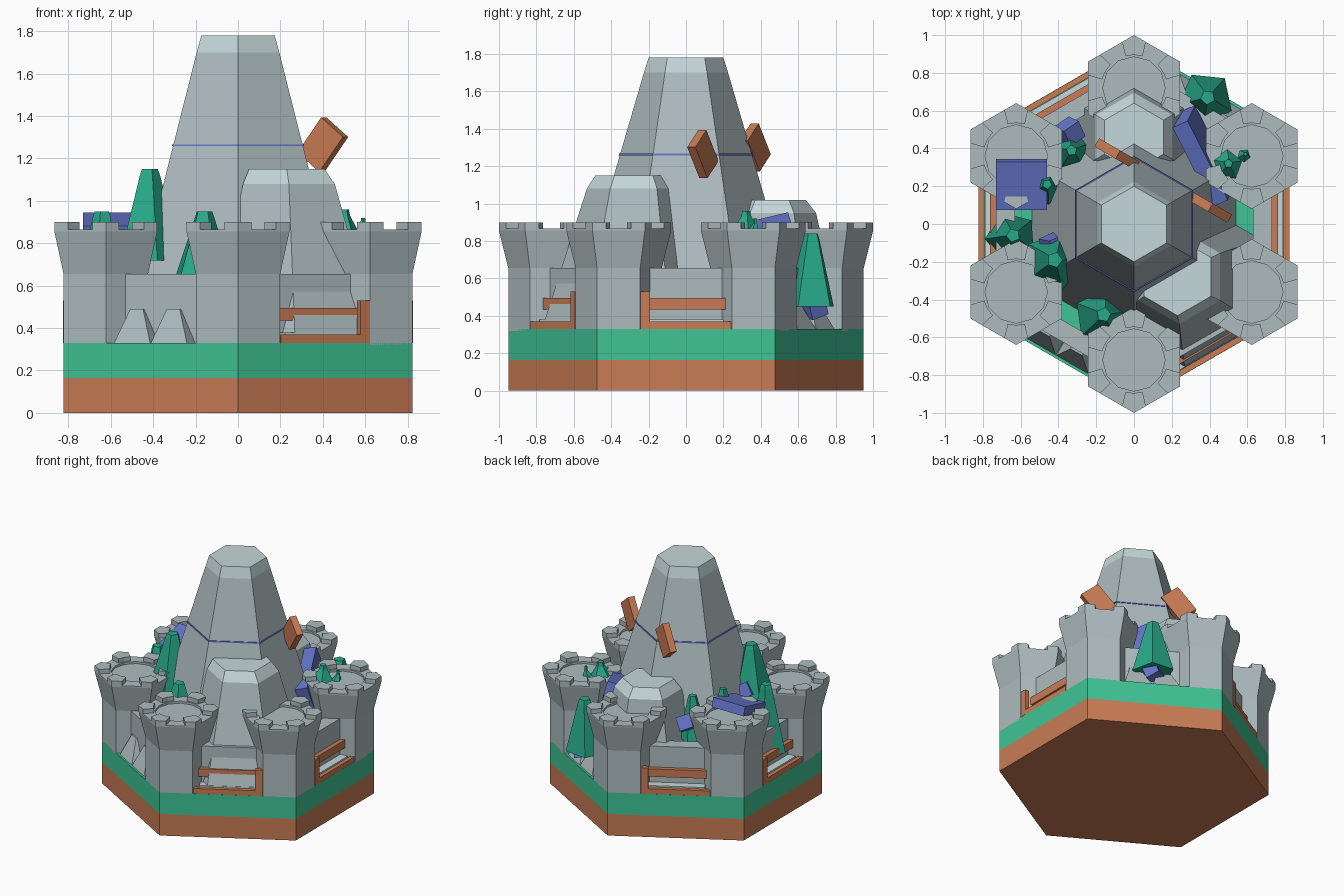
import bpy, math
from mathutils import Vector, Matrix
from math import sin, cos, radians, pi

if "Cube" in bpy.data.objects:
    bpy.data.objects.remove(bpy.data.objects["Cube"])


def material(name, rgb):
    m = bpy.data.materials.new(name)
    m.diffuse_color = (*rgb, 1)
    m.use_nodes = True
    m.node_tree.nodes["Principled BSDF"].inputs["Base Color"].default_value = m.diffuse_color
    return m


STONE = material("stone", (0.42, 0.50, 0.52))
SNOW = material("pale_stone", (0.56, 0.68, 0.70))
BROWN = material("earth", (0.58, 0.20, 0.09))
GREEN = material("grass", (0.05, 0.55, 0.30))
LEAF = material("leaf", (0.02, 0.40, 0.25))
BLUE = material("slate", (0.13, 0.18, 0.60))


def ring(cx, cy, r, z, n=6, rot=90):
    return [(cx + r * cos(radians(rot) + 2 * pi * i / n),
             cy + r * sin(radians(rot) + 2 * pi * i / n), z) for i in range(n)]


def loft(name, rings, mat):
    n = len(rings[0])
    verts = [v for r in rings for v in r]
    faces = [tuple(reversed(range(n))),
             tuple(range(len(verts) - n, len(verts)))]
    for k in range(len(rings) - 1):
        a, b = k * n, (k + 1) * n
        for i in range(n):
            j = (i + 1) % n
            faces.append((a + i, a + j, b + j, b + i))
    me = bpy.data.meshes.new(name)
    me.from_pydata(verts, [], faces)
    me.materials.append(mat)
    ob = bpy.data.objects.new(name, me)
    bpy.context.collection.objects.link(ob)
    return ob


def box(name, size, loc, rot, mat):
    sx, sy, sz = (s / 2 for s in size)
    base = [(-sx, -sy), (sx, -sy), (sx, sy), (-sx, sy)]
    ob = loft(name, [[(x, y, z) for x, y in base] for z in (-sz, sz)], mat)
    ob.location = loc
    ob.rotation_euler = [radians(a) for a in rot]
    return ob


# Hexagonal ground slab
loft("earth_base", [ring(0, 0, .95, 0), ring(0, 0, .95, .165)], BROWN)
loft("grass_layer", [ring(0, 0, .95, .165), ring(0, 0, .95, .33)], GREEN)

# Main peak with pale cap and slate band
loft("main_peak", [ring(0, 0, .625, .33), ring(0, 0, .225, 1.70)], STONE)
loft("main_peak_cap", [ring(0, 0, .225, 1.70), ring(0, 0, .2, 1.78)], SNOW)
loft("peak_band", [ring(0, 0, .36, 1.258), ring(0, 0, .358, 1.267)], BLUE)

# Lower peaks beside the main one
loft("front_peak", [ring(.27, -.31, .46, .33), ring(.24, -.28, .25, 1.08)], STONE)
loft("front_peak_cap", [ring(.24, -.28, .25, 1.08), ring(.23, -.28, .205, 1.15)], SNOW)
loft("back_peak", [ring(0, .46, .38, .33), ring(0, .46, .235, .95)], STONE)
loft("back_peak_cap", [ring(0, .46, .235, .95), ring(0, .46, .18, 1.02)], SNOW)

# Corner towers with crenellations
for k in range(6):
    a = radians(90 + 60 * k)
    cx, cy = .72 * cos(a), .72 * sin(a)

    def hexa(r, z):
        # twelve points lying on a hexagon: corners and edge middles
        pts = ring(cx, cy, r, z, 6, 90)
        out = []
        for i in range(6):
            p, q = Vector(pts[i]), Vector(pts[(i + 1) % 6])
            out += [p, (p + q) / 2]
        return [tuple(v) for v in out]

    loft(f"tower_{k}", [hexa(.23, .32), hexa(.23, .655), hexa(.28, .855),
                        hexa(.28, .866), ring(cx, cy, .165, .866, 12),
                        ring(cx, cy, .165, .85, 12)], STONE)
    for i in range(6):
        c = [Vector((*p[:2], 0)) for p in ring(cx, cy, .28, 0)]
        before, here, after = c[i - 1], c[i], c[(i + 1) % 6]
        ang = radians(90 + 60 * i)
        inner = [Vector((cx + .175 * cos(ang + d), cy + .175 * sin(ang + d), 0))
                 for d in (.26, 0, -.26)]
        outline = [here.lerp(before, .26), here, here.lerp(after, .26)] + inner
        loft(f"merlon_{k}_{i}", [[(p.x, p.y, z) for p in outline]
                                 for z in (.86, .9)], STONE)

# Walls between towers, with fences or rock ramps in front
for k in range(6):
    deg = 60 * k
    a = radians(deg)

    def place(d, t, z):
        return (d * cos(a) - t * sin(a), d * sin(a) + t * cos(a), z)

    box(f"wall_{k}", (.10, .44, .335), place(.68, 0, .4875), (0, 0, deg), STONE)
    if deg in (0, 120, 180, 300):
        box(f"fence_rail_{k}", (.035, .44, .06), place(.745, 0, .465), (0, 0, deg), BROWN)
        box(f"fence_foot_{k}", (.03, .48, .04), place(.807, 0, .35), (0, 0, deg), BROWN)
        side = 1 if deg == 300 else -1
        box(f"fence_post_{k}", (.035, .05, .20), place(.807, .217 * side, .43),
            (0, 0, deg), BROWN)
        box(f"wall_step_{k}", (.07, .40, .05), place(.755, 0, .355), (0, 0, deg), SNOW)
    else:
        for t, h in ((-.11, .49), (.09, .49)):
            low = [place(.70, t - .1, .325), place(.81, t - .1, .325),
                   place(.81, t + .1, .325), place(.70, t + .1, .325)]
            high = [place(.70, t - .06, h), place(.74, t - .05, h),
                    place(.74, t + .02, h), place(.70, t + .02, h)]
            loft(f"rock_ramp_{k}", [low, high], STONE)

# Blunt low-poly trees: x, y, bottom, top, base radius
for i, (x, y, z0, z1, r) in enumerate([
        (-.43, -.20, .72, 1.15, .16), (-.65, -.07, .45, .95, .14),
        (-.17, -.49, .62, .95, .15), (.38, .66, .45, .84, .15),
        (.49, .31, .84, .96, .09), (.58, .36, .84, .92, .04),
        (-.34, .38, .62, .95, .11), (-.47, .20, .72, .97, .10)]):
    loft(f"tree_{i}", [ring(x, y, r, z0, 5, 40 * i),
                       ring(x + .01, y + .01, r * .33, z1 - .03, 5, 40 * i),
                       ring(x + .01, y + .01, r * .26, z1, 5, 40 * i)], LEAF)

# Slate roof pieces
box("slate_roof_left", (.27, .26, .07), (-.595, .21, .88), (14, 0, 0), BLUE)
box("slate_slab_right", (.48, .09, .28), (.37, .36, .76), (15, 12, -63), BLUE)
box("slate_chip_back", (.10, .10, .10), (-.34, .49, .78), (30, 20, 35), BLUE)
box("slate_chip_left", (.12, .08, .10), (-.42, -.10, .82), (20, 30, 25), BLUE)
box("slate_chip_low", (.12, .10, .10), (.40, .68, .45), (20, 10, 30), BLUE)

# Tilted wooden boards on the rear faces of the main peak
for i, (x, y, z) in enumerate([(.40, .09, 1.265), (-.09, .37, 1.30)]):
    ob = box(f"board_{i}", (.15, .05, .21), (x, y, z), (0, 0, 0), BROWN)
    ob.rotation_euler = (Matrix.Rotation(radians(-30), 3, 'Z')
                         @ Matrix.Rotation(radians(38), 3, 'Y')).to_euler()
